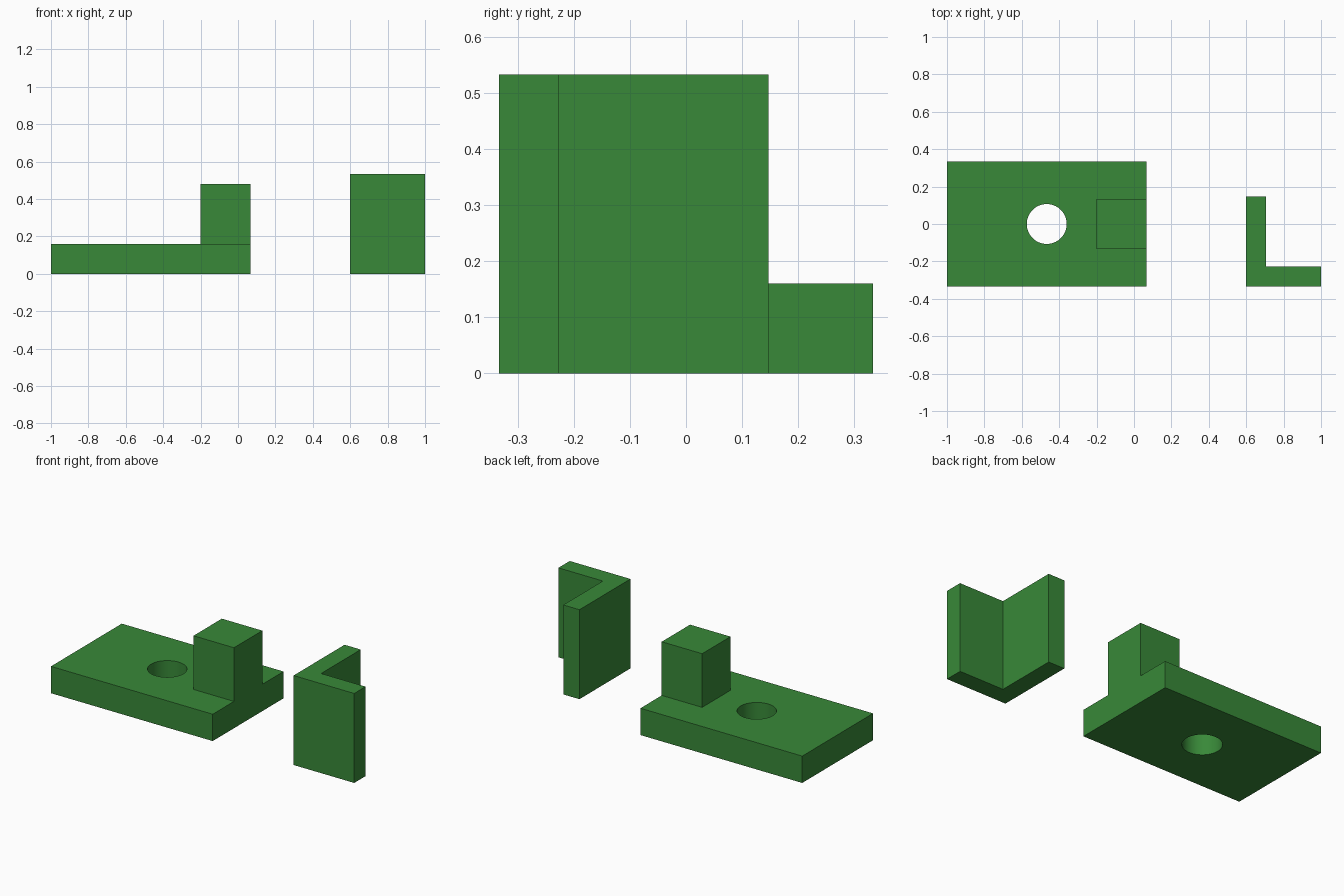
import bpy, bmesh, math

if "Cube" in bpy.data.objects:
    bpy.data.objects.remove(bpy.data.objects["Cube"])

U = 2 / 75  # one design unit; the whole model is 75 units long

green = bpy.data.materials.new("green")
green.diffuse_color = (0.04, 0.25, 0.04, 1)
green.use_nodes = True
green.node_tree.nodes["Principled BSDF"].inputs["Base Color"].default_value = green.diffuse_color


def extrude_profile(name, points, z0, z1):
    """Prism from a counter-clockwise outline in the ground plane."""
    bm = bmesh.new()
    face = bm.faces.new([bm.verts.new((x * U, y * U, z0 * U)) for x, y in points])
    res = bmesh.ops.extrude_face_region(bm, geom=[face])
    top = [v for v in res["geom"] if isinstance(v, bmesh.types.BMVert)]
    bmesh.ops.translate(bm, verts=top, vec=(0, 0, (z1 - z0) * U))
    bmesh.ops.recalc_face_normals(bm, faces=bm.faces)
    mesh = bpy.data.meshes.new(name)
    bm.to_mesh(mesh)
    bm.free()
    mesh.materials.append(green)
    obj = bpy.data.objects.new(name, mesh)
    bpy.context.collection.objects.link(obj)
    return obj


def rect(x0, x1, y0, y1):
    return [(x0, y0), (x1, y0), (x1, y1), (x0, y1)]


def combine(target, helper, operation):
    mod = target.modifiers.new(helper.name, "BOOLEAN")
    mod.operation, mod.solver, mod.object = operation, "EXACT", helper
    bpy.context.view_layer.objects.active = target
    bpy.ops.object.modifier_apply(modifier=mod.name)
    bpy.data.objects.remove(helper)


# Base plate with a round through hole and an upright block flush with its end
plate = extrude_profile("base_plate", rect(-37.5, 2.5, -12.5, 12.5), 0, 6)
block = extrude_profile("block", rect(-7.5, 2.5, -5, 5), 3, 18)
combine(plate, block, "UNION")

N = 64
circle = [(-17.5 + 4 * math.cos(2 * math.pi * i / N), 4 * math.sin(2 * math.pi * i / N))
          for i in range(N)]
hole = extrude_profile("hole", circle, -1, 7)
combine(plate, hole, "DIFFERENCE")

bpy.ops.object.select_all(action="DESELECT")
plate.select_set(True)
bpy.context.view_layer.objects.active = plate
bpy.ops.object.shade_smooth_by_angle(angle=math.radians(30))

# Separate L-shaped angle bracket
extrude_profile("angle_bracket",
                [(22.5, -12.5), (37.5, -12.5), (37.5, -8.5),
                 (26.5, -8.5), (26.5, 5.5), (22.5, 5.5)], 0, 20)
